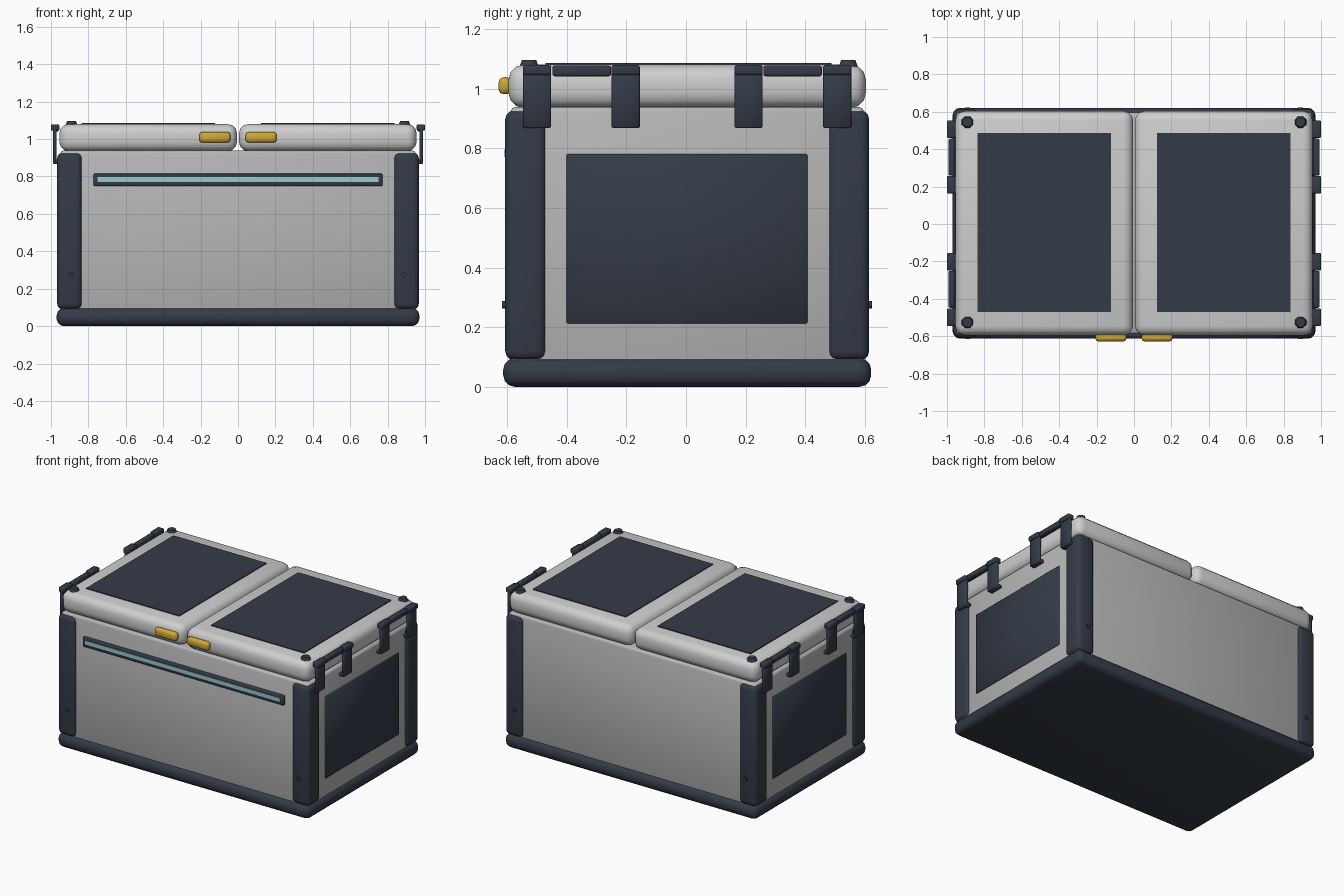
import bpy
import math

if "Cube" in bpy.data.objects:
    bpy.data.objects.remove(bpy.data.objects["Cube"])

MID_Y = 0.004  # depth centre of the chest


def material(name, rgb):
    m = bpy.data.materials.new(name)
    m.use_nodes = True
    m.diffuse_color = (*rgb, 1)
    m.node_tree.nodes["Principled BSDF"].inputs["Base Color"].default_value = (*rgb, 1)
    return m


shell_grey = material("shell grey", (0.47, 0.47, 0.47))
lid_grey = material("lid grey", (0.62, 0.62, 0.62))
slate = material("dark slate", (0.034, 0.044, 0.064))
amber = material("amber", (0.62, 0.39, 0.04))
teal = material("pale teal", (0.34, 0.58, 0.60))


def finish(obj, name, mat):
    obj.name = name
    obj.data.materials.append(mat)
    bpy.ops.object.shade_smooth_by_angle(angle=math.radians(50))
    return obj


def box(name, mat, x, y, z, bevel=0.0, segments=2):
    """Bevelled box from its (min, max) range on each axis."""
    ranges = (x, y, z)
    bpy.ops.mesh.primitive_cube_add(size=1, location=[(a + b) / 2 for a, b in ranges])
    obj = bpy.context.object
    obj.scale = [abs(b - a) for a, b in ranges]
    bpy.ops.object.transform_apply(location=False, rotation=False, scale=True)
    if bevel:
        mod = obj.modifiers.new("bevel", 'BEVEL')
        mod.width, mod.segments = bevel, segments
        bpy.ops.object.modifier_apply(modifier=mod.name)
    return finish(obj, name, mat)


def around(half):
    return (MID_Y - half, MID_Y + half)


def side_range(side, a, b):
    return tuple(sorted((side * a, side * b)))


# Main shell and bumper base
box("base", slate, (-0.97, 0.97), around(0.617), (0, 0.097), 0.04, 3)
box("body", shell_grey, (-0.95, 0.95), around(0.592), (0.05, 0.938), 0.015)

# Long light strip across the front
box("light_frame", slate, (-0.772, 0.772), (-0.606, -0.57), (0.748, 0.815), 0.006)
box("light_strip", teal, (-0.75, 0.75), (-0.609, -0.59), (0.77, 0.796))

for side, label in ((-1, "right"), (1, "left")):
    # Lid with its inlaid top panel and front latch
    box(f"lid_{label}", lid_grey, side_range(side, 0.005, 0.955), around(0.599),
        (0.935, 1.08), 0.05, 3)
    box(f"lid_panel_{label}", slate, side_range(side, 0.122, 0.838),
        (-0.471, 0.487), (1.075, 1.086))
    box(f"latch_{label}", amber, side_range(side, 0.04, 0.207),
        (-0.628, -0.585), (0.981, 1.038), 0.016)
    # Side panel
    box(f"side_panel_{label}", slate, side_range(side, 0.94, 0.957),
        (-0.4, 0.407), (0.212, 0.781), 0.004, 1)

    for end, place in ((-1, "front"), (1, "back")):
        tag = f"{place}_{label}"
        # Corner post
        box(f"post_{tag}", slate, side_range(side, 0.833, 0.967),
            [MID_Y + v for v in side_range(end, 0.473, 0.61)],
            (0.09, 0.927), 0.03, 3)
        # Post rivet
        bpy.ops.mesh.primitive_cylinder_add(
            vertices=12, radius=0.013, depth=0.03, rotation=(math.pi / 2, 0, 0),
            location=(side * 0.89, MID_Y + end * 0.605, 0.275))
        finish(bpy.context.object, f"rivet_{tag}", slate)
        # Tapered lid foot
        bpy.ops.mesh.primitive_cone_add(
            vertices=8, radius1=0.036, radius2=0.026, depth=0.025,
            rotation=(0, 0, math.pi / 8),
            location=(side * 0.89, 0.009 + end * 0.535, 1.083))
        finish(bpy.context.object, f"lid_foot_{tag}", slate)
        # Carry handle: grip bar with two hanging straps and their caps
        box(f"handle_bar_{tag}", slate, side_range(side, 0.957, 0.992),
            [MID_Y + v for v in side_range(end, 0.255, 0.452)],
            (1.041, 1.077), 0.008)
        for n, (a, b) in enumerate(((0.159, 0.253), (0.456, 0.55))):
            span = [MID_Y + v for v in side_range(end, a, b)]
            box(f"handle_strap_{tag}_{n}", slate,
                side_range(side, 0.97, 0.99), span, (0.867, 1.07), 0.005, 1)
            box(f"handle_cap_{tag}_{n}", slate,
                side_range(side, 0.955, 1.0), span, (1.045, 1.079), 0.007)
            box(f"strap_hook_{tag}_{n}", slate,
                side_range(side, 0.948, 0.985), span, (0.867, 0.89), 0.005, 1)
